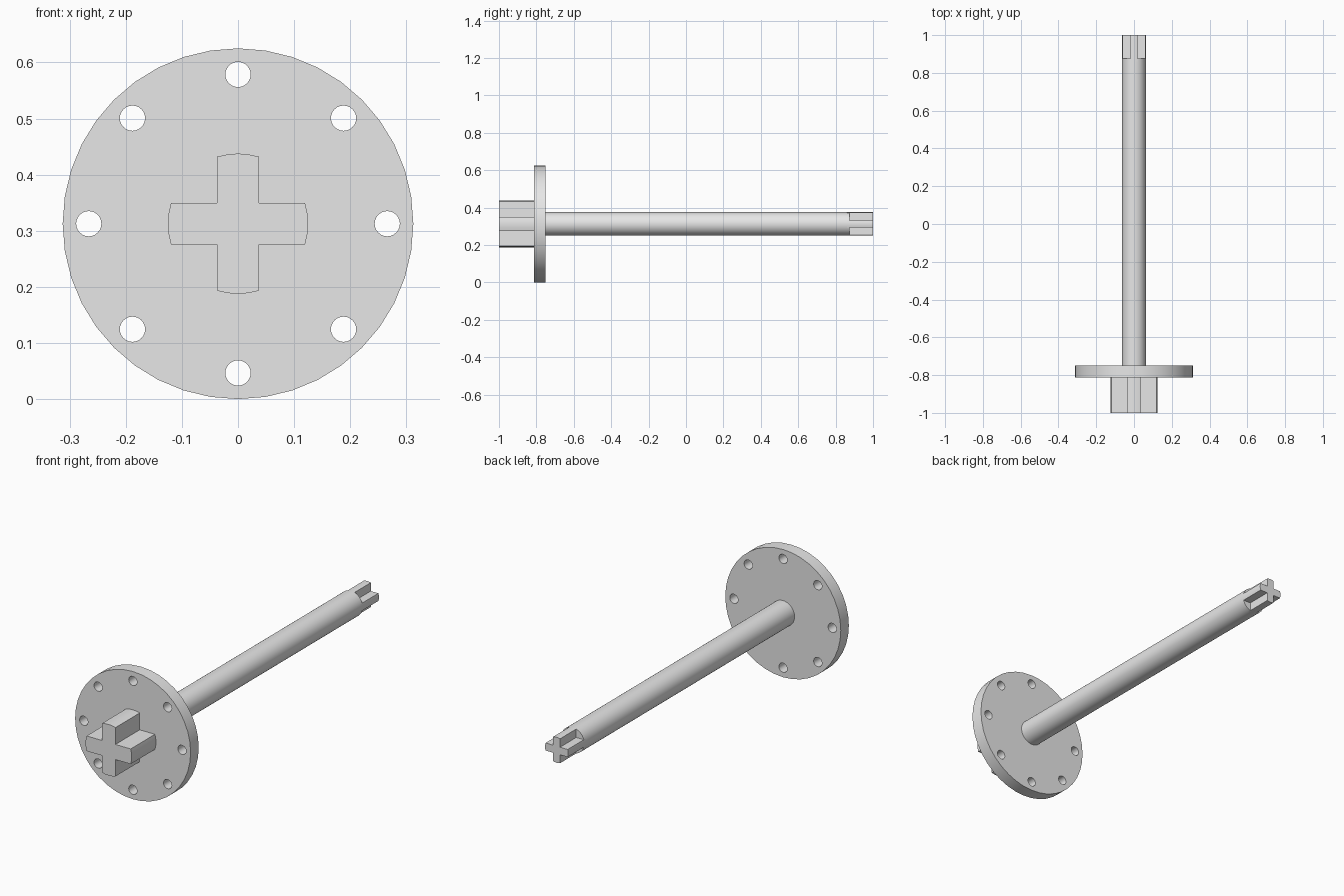
import bpy
import bmesh
from math import asin, cos, sin, pi, radians, sqrt

AXIS_Z = 0.3125  # height of the shaft axis

if "Cube" in bpy.data.objects:
    bpy.data.objects.remove(bpy.data.objects["Cube"], do_unlink=True)

grey = bpy.data.materials.new("plain grey")
grey.use_nodes = True
grey.diffuse_color = (0.8, 0.8, 0.8, 1)
grey.node_tree.nodes["Principled BSDF"].inputs["Base Color"].default_value = (0.8, 0.8, 0.8, 1)


def circle(radius, sides, cx=0, cz=0):
    return [(cx + radius * cos(2 * pi * i / sides), cz + radius * sin(2 * pi * i / sides))
            for i in range(sides)]


def cross(radius, half):
    """Plus-shaped outline whose arm tips follow a circle."""
    spread = asin(half / radius)
    points = []
    for arm in range(4):
        middle = arm * pi / 2
        for step in range(-2, 3):
            a = middle + spread * step / 2
            points.append((radius * cos(a), radius * sin(a)))
        # inner corner before the next arm
        a = middle + pi / 4
        points.append((half * sqrt(2) * cos(a), half * sqrt(2) * sin(a)))
    return points


def extrude(name, outlines, y0, y1):
    """Extrude x-z outlines along y into closed solids."""
    bm = bmesh.new()
    for outline in outlines:
        face = bm.faces.new([bm.verts.new((x, y0, z + AXIS_Z)) for x, z in outline])
        result = bmesh.ops.extrude_face_region(bm, geom=[face], use_keep_orig=True)
        for v in result["geom"]:
            if isinstance(v, bmesh.types.BMVert):
                v.co.y = y1
    bmesh.ops.recalc_face_normals(bm, faces=bm.faces)
    mesh = bpy.data.meshes.new(name)
    bm.to_mesh(mesh)
    bm.free()
    mesh.materials.append(grey)
    obj = bpy.data.objects.new(name, mesh)
    bpy.context.collection.objects.link(obj)
    return obj


def select(obj):
    bpy.ops.object.select_all(action="DESELECT")
    obj.select_set(True)
    bpy.context.view_layer.objects.active = obj


# Flange with a ring of eight through holes
flange = extrude("flange", [circle(0.3125, 40)], -0.8125, -0.75)
holes = [circle(0.0225, 24, 0.266 * cos(i * pi / 4), 0.266 * sin(i * pi / 4)) for i in range(8)]
cutter = extrude("hole_cutter", holes, -0.9, -0.65)
cutter.hide_render = True
drill = flange.modifiers.new("bolt holes", "BOOLEAN")
drill.operation = "DIFFERENCE"
drill.solver = "EXACT"
drill.object = cutter
select(flange)
bpy.ops.object.modifier_apply(modifier=drill.name)
bpy.data.objects.remove(cutter, do_unlink=True)

# Shaft, and the cross keys at both ends
shaft = extrude("shaft", [circle(0.0625, 40)], -0.76, 0.875)
front_key = extrude("front_cross_key", [cross(0.125, 0.037)], -1, -0.80)
rear_key = extrude("rear_cross_key", [cross(0.0625, 0.0185)], 0.86, 1)

for part in (flange, shaft, front_key, rear_key):
    select(part)
    bpy.ops.object.shade_smooth_by_angle(angle=radians(30))
